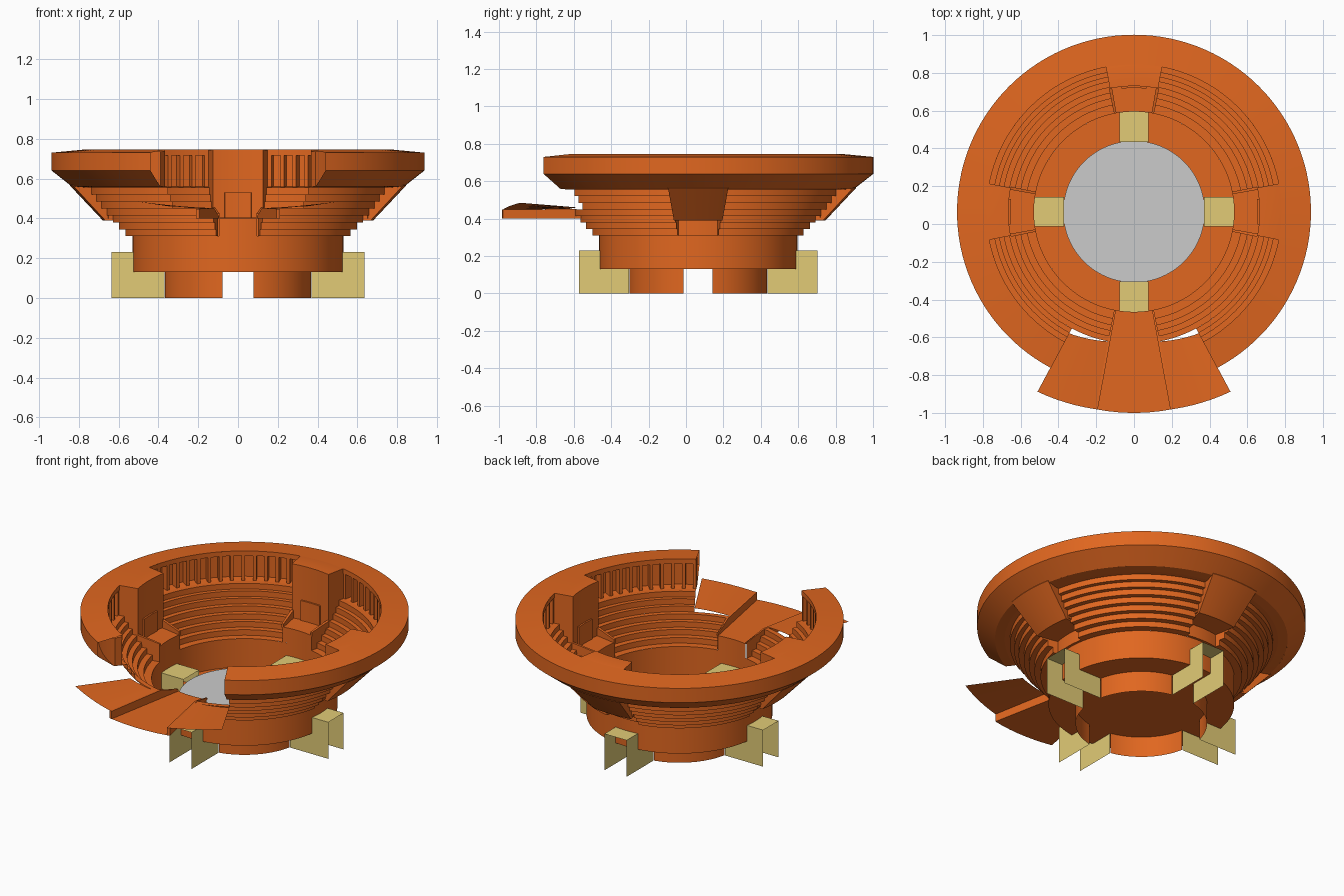
import bpy, bmesh
from math import radians, sin, cos, ceil

if "Cube" in bpy.data.objects:
    bpy.data.objects.remove(bpy.data.objects["Cube"])

CY = 0.065          # centre of the round bowl
GATE = 11           # half angle of each gate bay
FRONT = 28          # half angle of the front opening


def material(name, col):
    m = bpy.data.materials.new(name)
    m.diffuse_color = (*col, 1)
    m.use_nodes = True
    m.node_tree.nodes["Principled BSDF"].inputs["Base Color"].default_value = m.diffuse_color
    return m


ORANGE = material("terracotta", (0.75, 0.135, 0.014))
GOLD = material("sand_gold", (0.76, 0.60, 0.18))


def pt(r, a, z):
    return (r * cos(radians(a)), CY + r * sin(radians(a)), z)


def finish(name, bm, mat=ORANGE):
    bmesh.ops.remove_doubles(bm, verts=bm.verts, dist=1e-5)
    bmesh.ops.recalc_face_normals(bm, faces=bm.faces)
    me = bpy.data.meshes.new(name)
    bm.to_mesh(me)
    bm.free()
    for p in me.polygons:
        p.use_smooth = True
    me.set_sharp_from_angle(angle=radians(20))
    if mat:
        me.materials.append(mat)
    ob = bpy.data.objects.new(name, me)
    bpy.context.collection.objects.link(ob)
    return ob


def sweep(bm, prof, a0, a1, closed=False):
    """Turn an (r, z) profile from angle a0 to a1; closed profiles get end caps."""
    n = max(1, ceil((a1 - a0) / 3))
    rows = [[bm.verts.new(pt(r, a0 + (a1 - a0) * i / n, z)) for r, z in prof]
            for i in range(n + 1)]
    k = len(prof)
    for A, B in zip(rows, rows[1:]):
        for j in range(k if closed else k - 1):
            bm.faces.new((A[j], A[(j + 1) % k], B[(j + 1) % k], B[j]))
    if closed:
        bm.faces.new(rows[0])
        bm.faces.new(rows[-1])


def turned(name, prof, spans, closed=False, mat=ORANGE):
    bm = bmesh.new()
    for a0, a1 in spans:
        sweep(bm, prof, a0, a1, closed)
    return finish(name, bm, mat)


def disc(name, r, z, mat):
    bm = bmesh.new()
    bm.faces.new([bm.verts.new(pt(r, i * 3, z)) for i in range(120)])
    return finish(name, bm, mat)


# sectors between the gates, full and shortened at the front opening
BAYS = [(g + GATE, g + 90 - GATE) for g in (0, 90, 180, 270)]
HIGH_BAYS = [(11, 79), (101, 169), (191, 270 - FRONT), (270 + FRONT, 349)]
RIM = [(-90 + FRONT, 270 - FRONT)]
SIDE_GATES = (0, 90, 180)

# base: pedestal wall with four openings, raised arena floor, moat, lower wall
turned("pedestal_wall", [(0.375, 0), (0.375, 0.13)],
       [(g + 12, g + 78) for g in (0, 90, 180, 270)])
turned("stage_wall", [(0.375, 0.13), (0.375, 0.2)], [(0, 360)])
disc("arena_floor", 0.375, 0.2, None)
disc("base_slab", 0.53, 0.13, ORANGE)
turned("lower_wall", [(0.53, 0.13), (0.53, 0.31)], [(0, 360)])

# stepped seating
radii = [0.53, 0.575, 0.61, 0.64, 0.67, 0.70, 0.725, 0.75, 0.78]
steps = []
for i, (a, b) in enumerate(zip(radii, radii[1:])):
    z = 0.31 + 0.035 * i
    steps += [(a, z), (b, z)]
turned("lower_seating", steps[:10], BAYS)
turned("upper_seating", steps[9:], HIGH_BAYS)

# gallery behind the seating, with its row of columns
turned("gallery_wall", [(0.78, 0.555), (0.835, 0.56), (0.835, 0.735)], HIGH_BAYS)
turned("gallery_lintel", [(0.78, 0.745), (0.78, 0.715), (0.80, 0.715)], HIGH_BAYS)
cols = []
for a0, a1 in HIGH_BAYS:
    n = round((a1 - a0) / 4.8)
    for i in range(n + 1):
        c = a0 + 0.7 + (a1 - a0 - 1.4) * i / n
        cols.append((c - 0.7, c + 0.7))
turned("gallery_columns", [(0.783, 0.558), (0.83, 0.56), (0.83, 0.735), (0.783, 0.735)],
       cols, True)

# flared outer rim
turned("outer_rim", [(0.78, 0.745), (0.937, 0.73), (0.937, 0.64), (0.835, 0.56)], RIM)

# gate towers with landing, side kerbs and door
turned("gate_tower",
       [(0.53, 0.31), (0.53, 0.405), (0.665, 0.405), (0.665, 0.745), (0.78, 0.744),
        (0.835, 0.73), (0.845, 0.565), (0.68, 0.39), (0.545, 0.39), (0.545, 0.31)],
       [(g - GATE, g + GATE) for g in SIDE_GATES], True)
turned("landing_kerb", [(0.53, 0.40), (0.665, 0.40), (0.665, 0.455), (0.53, 0.425)],
       [(g + s - 0.7, g + s + 0.7) for g in SIDE_GATES for s in (-10.8, 10.8)], True)
turned("gate_door", [(0.655, 0.405), (0.67, 0.405), (0.67, 0.53), (0.655, 0.53)],
       [(g - 5.8, g + 5.8) for g in SIDE_GATES], True)

# cheeks closing the stepped ends of the seating beside every gate
bm = bmesh.new()
for g in (0, 90, 180, 270):
    for s in (-GATE, GATE):
        bm.faces.new([bm.verts.new(pt(r, g + s, z))
                      for r, z in steps[:8] + [(0.67, 0.45), (0.53, 0.415)]])
finish("seating_cheeks", bm)

# front entrance: middle ramp, kerbs and the two raised wings
turned("entrance_ramp", [(0.53, 0.31), (0.53, 0.40), (1.065, 0.40)], [(270 - 10.5, 270 + 10.5)])
turned("ramp_kerb", [(0.53, 0.40), (1.065, 0.40), (1.065, 0.448), (0.67, 0.452), (0.53, 0.41)],
       [(270 - 11.4, 270 - 10.4), (270 + 10.4, 270 + 11.4)], True)
bm = bmesh.new()
N = 6
for s in (-1, 1):
    rows = []
    for i in range(N + 1):
        t = i / N
        a = 270 + s * (11.2 + (FRONT + 0.2 - 11.2) * t)
        rows.append([bm.verts.new(pt(0.70 + 0.03 * t, a, 0.452 + 0.008 * t)),
                     bm.verts.new(pt(1.065 + 0.016 * t, a, 0.448 + 0.037 * t))])
    for A, B in zip(rows, rows[1:]):
        bm.faces.new((A[0], A[1], B[1], B[0]))
finish("entrance_wings", bm)

# four sand coloured passage shells: two sides and a roof each
bm = bmesh.new()
W = 0.077
section = [(-W, 0), (-W, 0.23), (W, 0.23), (W, 0)]
for g in (0, 90, 180, 270):
    c, s = cos(radians(g)), sin(radians(g))
    A, B = [[bm.verts.new((r * c - t * s, CY + r * s + t * c, z)) for t, z in section]
            for r in (0.37, 0.637)]
    for j in range(3):
        bm.faces.new((A[j], A[j + 1], B[j + 1], B[j]))
finish("passage_shells", bm, GOLD)
